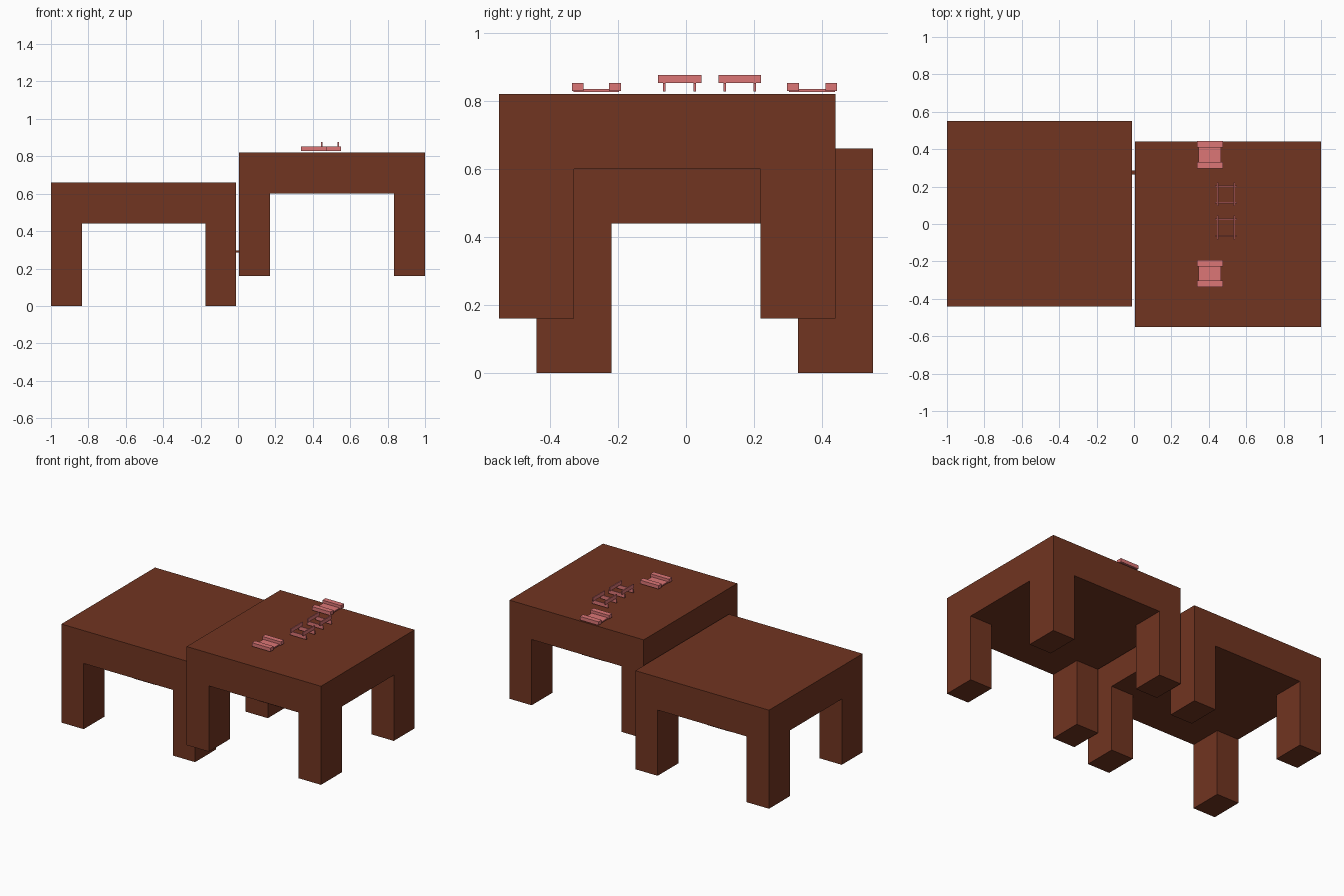
import bpy, bmesh
from mathutils import Vector

if "Cube" in bpy.data.objects:
    bpy.data.objects.remove(bpy.data.objects["Cube"])


def material(name, color):
    m = bpy.data.materials.new(name)
    m.diffuse_color = color
    m.use_nodes = True
    m.node_tree.nodes["Principled BSDF"].inputs["Base Color"].default_value = m.diffuse_color
    return m


BROWN = material("brown", (0.165, 0.035, 0.015, 1))
PINK = material("pink", (0.72, 0.18, 0.18, 1))


def finish(name, bm, mat):
    bmesh.ops.recalc_face_normals(bm, faces=bm.faces[:])
    me = bpy.data.meshes.new(name)
    bm.to_mesh(me)
    bm.free()
    me.materials.append(mat)
    ob = bpy.data.objects.new(name, me)
    bpy.context.collection.objects.link(ob)
    return ob


def add_box(bm, lo, hi):
    lo, hi = Vector(lo), Vector(hi)
    verts = bmesh.ops.create_cube(bm, size=1)["verts"]
    for v in verts:
        v.co = Vector((v.co[i] + 0.5) * (hi[i] - lo[i]) + lo[i] for i in range(3))


def table(name, x0, x1, y0, y1, floor):
    """Thick slab whose four underside corners are pulled down into legs."""
    lx, ly = 0.165, 0.22
    bm = bmesh.new()
    add_box(bm, (x0, y0, floor + 0.44), (x1, y1, floor + 0.66))
    for axis, cuts in ((0, (x0 + lx, x1 - lx)), (1, (y0 + ly, y1 - ly))):
        normal = Vector((axis == 0, axis == 1, 0))
        for c in cuts:
            bmesh.ops.bisect_plane(bm, geom=bm.verts[:] + bm.edges[:] + bm.faces[:],
                                   plane_co=normal * c, plane_no=normal)
    bm.normal_update()
    corners = []
    for f in bm.faces:
        c = f.calc_center_median()
        in_x = c.x < x0 + lx or c.x > x1 - lx
        in_y = c.y < y0 + ly or c.y > y1 - ly
        if f.normal.z < -0.9 and in_x and in_y:
            corners.append(f)
    legs = bmesh.ops.extrude_discrete_faces(bm, faces=corners)["faces"]
    for f in legs:
        for v in f.verts:
            v.co.z = floor
    bmesh.ops.remove_doubles(bm, verts=bm.verts[:], dist=1e-5)
    bmesh.ops.dissolve_limit(bm, angle_limit=0.01, verts=bm.verts[:], edges=bm.edges[:])
    return finish(name, bm, BROWN)


def tray(name, y0, y1):
    """Thin floor with a raised bar at each end."""
    bm = bmesh.new()
    add_box(bm, (0.345, y0 + 0.005, 0.827), (0.465, y1 - 0.005, 0.835))
    for a, b in ((y0, y0 + 0.034), (y1 - 0.034, y1)):
        add_box(bm, (0.338, a, 0.829), (0.475, b, 0.853))
    return finish(name, bm, PINK)


def crossed_frame(name, y0, y1):
    """Two rails along y resting on two rails along x."""
    t = 0.0035
    bm = bmesh.new()
    for x in (0.447, 0.536):
        add_box(bm, (x - t, y0, 0.853), (x + t, y1, 0.877))
    for y in (y0 + 0.019, y1 - 0.019):
        add_box(bm, (0.434, y - t, 0.828), (0.552, y + t, 0.853))
    return finish(name, bm, PINK)


# Two tables
table("low_table", -1.0, -0.01, -0.44, 0.55, 0.0)
table("high_table", 0.005, 1.0, -0.55, 0.44, 0.16)

# Small pieces on the high table
tray("front_tray", -0.336, -0.192)
tray("back_tray", 0.298, 0.444)
crossed_frame("front_frame", -0.083, 0.045)
crossed_frame("back_frame", 0.095, 0.221)

# Tiny pin joining the tables
bm = bmesh.new()
add_box(bm, (-0.01, 0.265, 0.285), (0.005, 0.287, 0.295))
finish("joining_pin", bm, BROWN)
